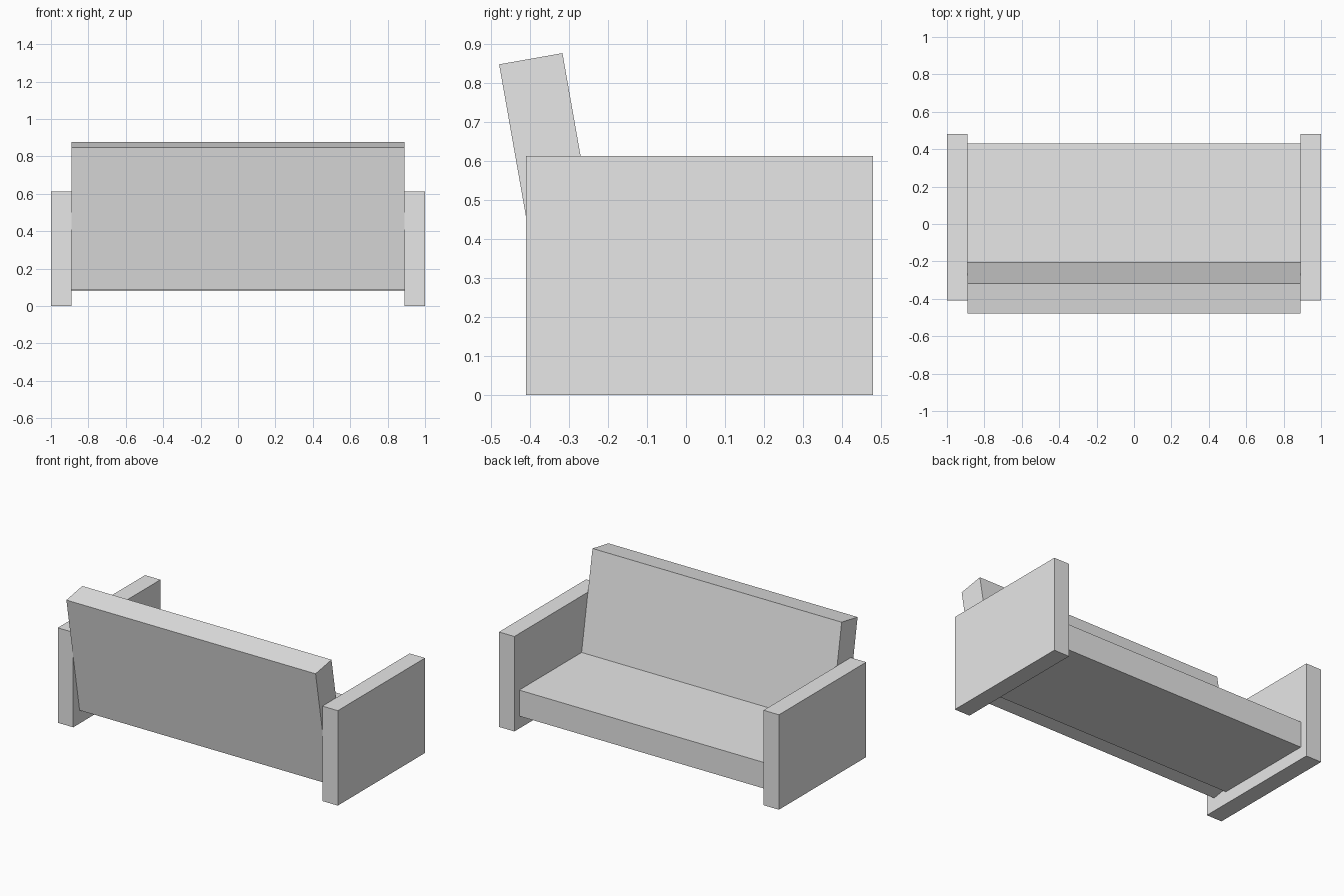
import bpy
import math
from mathutils import Matrix, Vector

default_cube = bpy.data.objects.get("Cube")
if default_cube:
    bpy.data.objects.remove(default_cube, do_unlink=True)

# Upholstery colour
grey = bpy.data.materials.new("light_grey")
grey.use_nodes = True
colour = (0.8, 0.8, 0.8, 1)
grey.diffuse_color = colour
grey.node_tree.nodes["Principled BSDF"].inputs["Base Color"].default_value = colour


def box(name, low, high):
    """Axis-aligned box between two corners."""
    low, high = Vector(low), Vector(high)
    bpy.ops.mesh.primitive_cube_add(size=1)
    obj = bpy.context.object
    obj.name = name
    obj.data.transform(Matrix.Translation((low + high) / 2)
                       @ Matrix.Diagonal((high - low).to_4d()))
    obj.data.materials.append(grey)
    return obj


INNER = 0.89  # half width between the arms

# Arms
box("left_arm", (INNER, -0.41, 0), (1, 0.48, 0.613))
box("right_arm", (-1, -0.41, 0), (-INNER, 0.48, 0.613))

# Seat
box("seat", (-INNER, -0.24, 0.08), (INNER, 0.43, 0.248))

# Backrest, hinged on its lower rear edge and leaning back
backrest = box("backrest", (-INNER, 0, 0), (INNER, 0.165, 0.775))
backrest.location = (0, -0.345, 0.085)
backrest.rotation_euler.x = math.radians(10)
